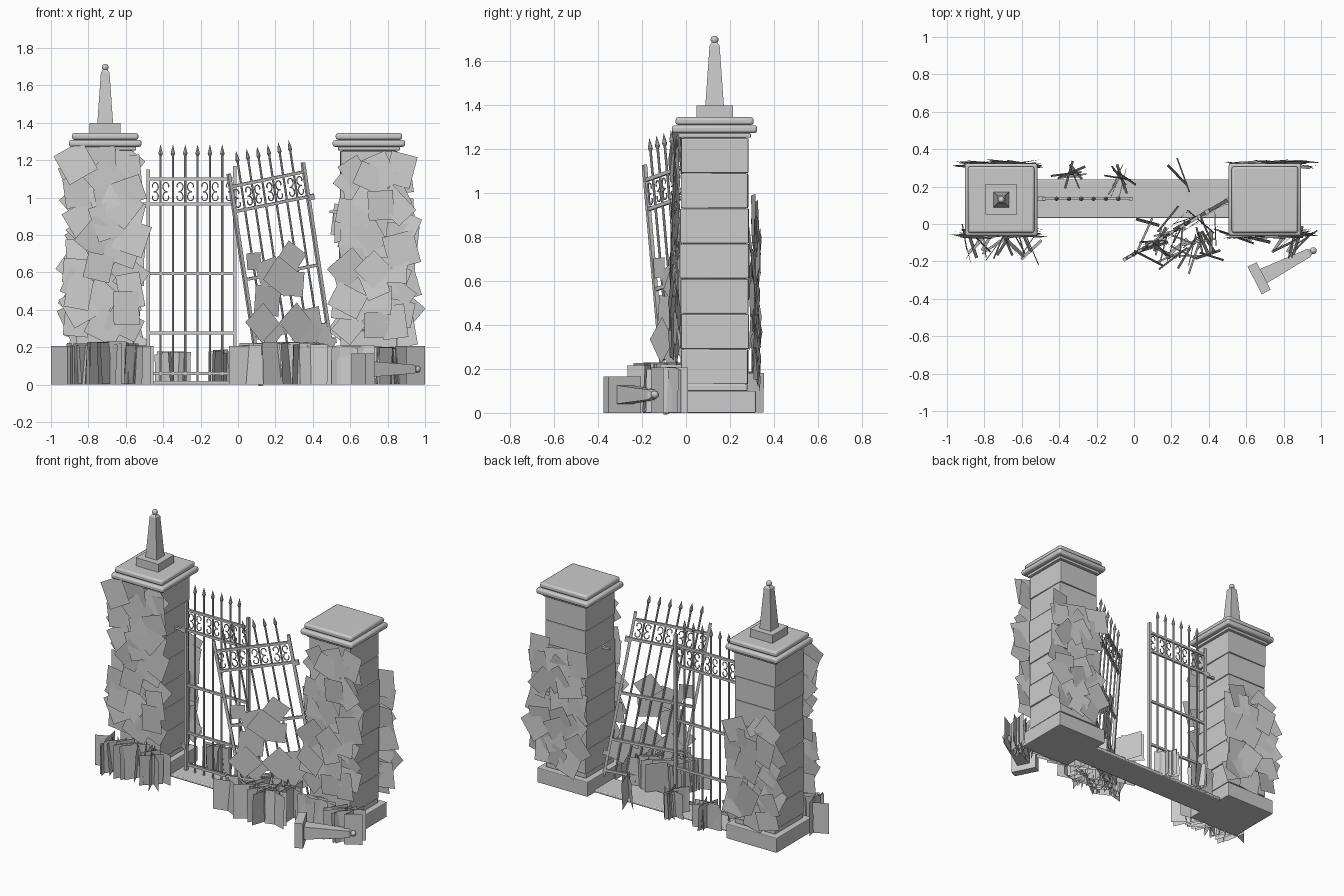
import bpy, bmesh, math, random
from mathutils import Matrix, Vector

if "Cube" in bpy.data.objects:
    bpy.data.objects.remove(bpy.data.objects["Cube"])

random.seed(7)
U = random.uniform
T = Matrix.Translation
R = lambda deg, axis: Matrix.Rotation(math.radians(deg), 4, axis)
stone = bpy.data.materials.new("plain grey")
stone.diffuse_color = (0.6, 0.6, 0.6, 1)
stone.use_nodes = True
stone.node_tree.nodes["Principled BSDF"].inputs["Base Color"].default_value = stone.diffuse_color


def finish(name, bm, bevel=0.0, smooth=False):
    me = bpy.data.meshes.new(name)
    bm.to_mesh(me)
    bm.free()
    ob = bpy.data.objects.new(name, me)
    bpy.context.collection.objects.link(ob)
    me.materials.append(stone)
    if bevel:
        mod = ob.modifiers.new("bevel", 'BEVEL')
        mod.width, mod.segments = bevel, 2
    if smooth:
        bpy.ops.object.select_all(action='DESELECT')
        ob.select_set(True)
        bpy.context.view_layer.objects.active = ob
        bpy.ops.object.shade_smooth_by_angle(angle=math.radians(40))
    return ob


def box(bm, c, s, m=Matrix()):
    bmesh.ops.create_cube(bm, size=1, matrix=m @ T(c) @ Matrix.Diagonal((*s, 1)))


def cone(bm, x, y, z0, z1, r0, r1, n=8, m=Matrix()):
    bmesh.ops.create_cone(bm, cap_ends=True, segments=n, radius1=r0, radius2=r1, depth=z1 - z0,
                          matrix=m @ T((x, y, (z0 + z1) / 2)))


def card(bm, w, h, m):
    vs = [bm.verts.new(m @ Vector((sx * w / 2, 0, sz * h / 2)))
          for sx, sz in ((-1, -1), (1, -1), (1, 1), (-1, 1))]
    bm.faces.new(vs)


# Stone pillars: base, stacked blocks, neck and two-step cap
def pillar(side, cx, cy=0.13):
    bm = bmesh.new()
    box(bm, (cx, cy, 0.05), (0.375, 0.375, 0.10))
    box(bm, (cx, cy, 0.115), (0.30, 0.30, 0.03))
    box(bm, (cx, cy, 0.68), (0.285, 0.285, 1.16))
    for i in range(7):
        s = 0.308 + U(-0.006, 0.006)
        box(bm, (0, 0, 0.21 + 0.16 * i), (s, s, 0.158), T((cx, cy, 0)) @ R(U(-0.8, 0.8), 'Z'))
    box(bm, (cx, cy, 1.262), (0.33, 0.33, 0.02))
    finish(side + "_pillar", bm, 0.005)
    bm = bmesh.new()
    box(bm, (cx, cy, 1.29), (0.388, 0.388, 0.036))
    box(bm, (cx, cy, 1.327), (0.355, 0.355, 0.036))
    finish(side + "_pillar_cap", bm, 0.012, True)


pillar("left", -0.71)
pillar("right", 0.70)


# Obelisk finials: one standing, one fallen on the ground
def obelisk(name, m):
    bm = bmesh.new()
    box(bm, (0, 0, 0.027), (0.166, 0.166, 0.054), m)
    turn = m @ R(45, 'Z')
    k = math.sqrt(2)
    cone(bm, 0, 0, 0.054, 0.325, 0.042 * k, 0.023 * k, 4, turn)
    cone(bm, 0, 0, 0.325, 0.35, 0.023 * k, 0.004, 4, turn)
    bmesh.ops.create_uvsphere(bm, u_segments=12, v_segments=8, radius=0.018, matrix=m @ T((0, 0, 0.352)))
    finish(name, bm, 0, True)


obelisk("standing_obelisk", T((-0.71, 0.13, 1.345)))
obelisk("fallen_obelisk", T((0.645, -0.302, 0.083)) @ R(27, 'Z') @ R(90, 'Y'))

# Thin threshold slab between the pillars
bm = bmesh.new()
box(bm, (0, 0.135, 0.01), (1.06, 0.205, 0.02))
finish("threshold", bm, 0.006, True)


# Iron gate leaf: hinge at local x = 0, reaching towards -x
W = 0.462


def gate(side, m):
    bm = bmesh.new()
    for x, top in ((0, 1.15), (-W, 1.17)):
        box(bm, (x, 0, (0.02 + top) / 2), (0.018, 0.018, top - 0.02), m)
    for z in (0.06, 0.275, 0.595, 0.965, 1.10):
        box(bm, (-W / 2, 0, z), (W, 0.014, 0.016), m)
    for i in range(1, 7):
        x = -W * i / 7
        cone(bm, x, 0, 0.02, 1.235, 0.006, 0.006, 8, m)
        cone(bm, x, 0, 1.222, 1.235, 0.006, 0.012, 8, m)
        cone(bm, x, 0, 1.235, 1.285, 0.012, 0.0, 8, m)
    for z in (0.18, 0.96):
        box(bm, (0.015, 0, z), (0.035, 0.022, 0.03), m)
    finish(side + "_gate", bm, 0, True)
    # Scrolls: two stacked C curls in each bay, facing alternate ways
    cu = bpy.data.curves.new(side + "_gate_scrolls", 'CURVE')
    cu.dimensions, cu.bevel_depth, cu.bevel_resolution = '3D', 0.0035, 1
    for i in range(7):
        cx, flip = -W * (i + 0.5) / 7, 1 if i % 2 else -1
        for cz, up in ((1.058, 1), (1.006, -1)):
            sp = cu.splines.new('POLY')
            n = 14
            sp.points.add(n - 1)
            for j in range(n):
                a = math.radians(-100 + 300 * j / (n - 1))
                r = 0.026 * (1 - 0.6 * max(0, j / (n - 1) - 0.5) / 0.5)
                p = m @ Vector((cx + flip * r * math.cos(a) * 0.8, 0, cz + up * r * math.sin(a)))
                sp.points[j].co = (*p, 1)
    cu.materials.append(stone)
    bpy.context.collection.objects.link(bpy.data.objects.new(cu.name, cu))


swung = T((0.52, 0.14, 0.055)) @ R(30, 'Z') @ R(-10, 'Y')
gate("left", T((-0.48, 0.135, 0)) @ R(180, 'Z') @ Matrix.Diagonal((1, -1, 1, 1)))
gate("right", swung)

# Wall hooks on the pillars
bm = bmesh.new()
box(bm, (0.52, 0.11, 0.925), (0.06, 0.015, 0.015))
box(bm, (-0.53, 0.13, 0.96), (0.06, 0.015, 0.015))
finish("gate_hooks", bm)


# Ivy: overlapping tilted leaf cards on the pillar faces
def ivy(name, cx, y, z0, z1, n, half=0.125, tilt=6):
    bm = bmesh.new()
    rows = max(1, n // 3)
    for i in range(rows * 3):
        x = cx + half * (i % 3 - 1) + U(-0.03, 0.03)
        z = z0 + (z1 - z0) * (i // 3 + U(0.1, 0.9)) / rows
        m = T((x, y + U(-0.018, 0.018), z)) @ R(U(-tilt, tilt) * 1.5, 'Z') @ R(U(-tilt, tilt), 'X') @ R(U(0, 90), 'Y')
        card(bm, U(0.13, 0.19), U(0.12, 0.18), m)
    finish(name, bm)


ivy("left_front_ivy", -0.72, -0.052, 0.28, 1.23, 36)
ivy("right_front_ivy", 0.735, -0.052, 0.28, 1.2, 36)
ivy("left_back_ivy", -0.71, 0.313, 0.18, 0.80, 24)
ivy("right_back_ivy", 0.74, 0.318, 0.18, 0.92, 27)

# Ivy climbing the leaning gate
bm = bmesh.new()
for x, z in ((-0.395, 0.684), (-0.315, 0.61), (-0.164, 0.664), (-0.25, 0.577), (-0.189, 0.526), (-0.352, 0.463),
             (-0.407, 0.351), (-0.36, 0.30), (-0.202, 0.315), (-0.11, 0.309), (-0.145, 0.24), (-0.06, 0.20)):
    s = 0.09 if z > 0.67 else U(0.12, 0.16)
    card(bm, s, s, swung @ T((x, -0.015 + U(-0.01, 0.01), z)) @ R(U(-4, 4), 'Z') @ R(U(0, 90), 'Y'))
finish("gate_ivy", bm)


# Grass: upright cards in tufts
def grass(name, n, x0, x1, y0, y1, h, yaw=(0, 180), w=(0.12, 0.2)):
    bm = bmesh.new()
    for i in range(n):
        x = x0 + (x1 - x0) * (i + U(0, 1)) / n
        hh = h * U(0.93, 1.04)
        m = T((x, U(y0, y1), hh / 2 + 0.002)) @ R(U(*yaw), 'Z') @ R(U(-5, 5), 'X')
        card(bm, U(*w), hh, m)
    finish(name, bm)


grass("left_pillar_grass", 22, -0.91, -0.53, -0.14, -0.07, 0.22, (30, 150))
grass("gate_grass", 32, 0.05, 0.44, -0.19, 0.04, 0.22)
grass("gate_front_grass", 14, 0.10, 0.42, -0.19, -0.08, 0.22)
grass("right_pillar_grass", 12, 0.78, 0.92, -0.13, -0.06, 0.20, (10, 80))
grass("pillar_foot_grass", 7, 0.50, 0.72, -0.08, -0.05, 0.205, (-20, 20))
grass("back_left_grass", 8, -0.37, -0.31, 0.25, 0.28, 0.17, (0, 180), (0.1, 0.18))
grass("back_middle_grass", 9, -0.11, -0.05, 0.20, 0.26, 0.18, (0, 180), (0.1, 0.18))
grass("back_right_grass", 2, 0.22, 0.30, 0.23, 0.27, 0.18, (100, 150))

# Outermost grass cards at both ends, and the pale cards beside the gate
bm = bmesh.new()
for x, y, w, yaw in ((-0.95, -0.07, 0.11, 25), (0.95, -0.13, 0.115, 30), (0.92, -0.07, 0.16, 80),
                     (0.01, -0.18, 0.12, 15), (-0.53, -0.13, 0.17, -40), (-0.53, -0.06, 0.16, -10)):
    card(bm, w, 0.205, T((x, y, 0.103)) @ R(yaw, 'Z'))
finish("edge_grass", bm)
